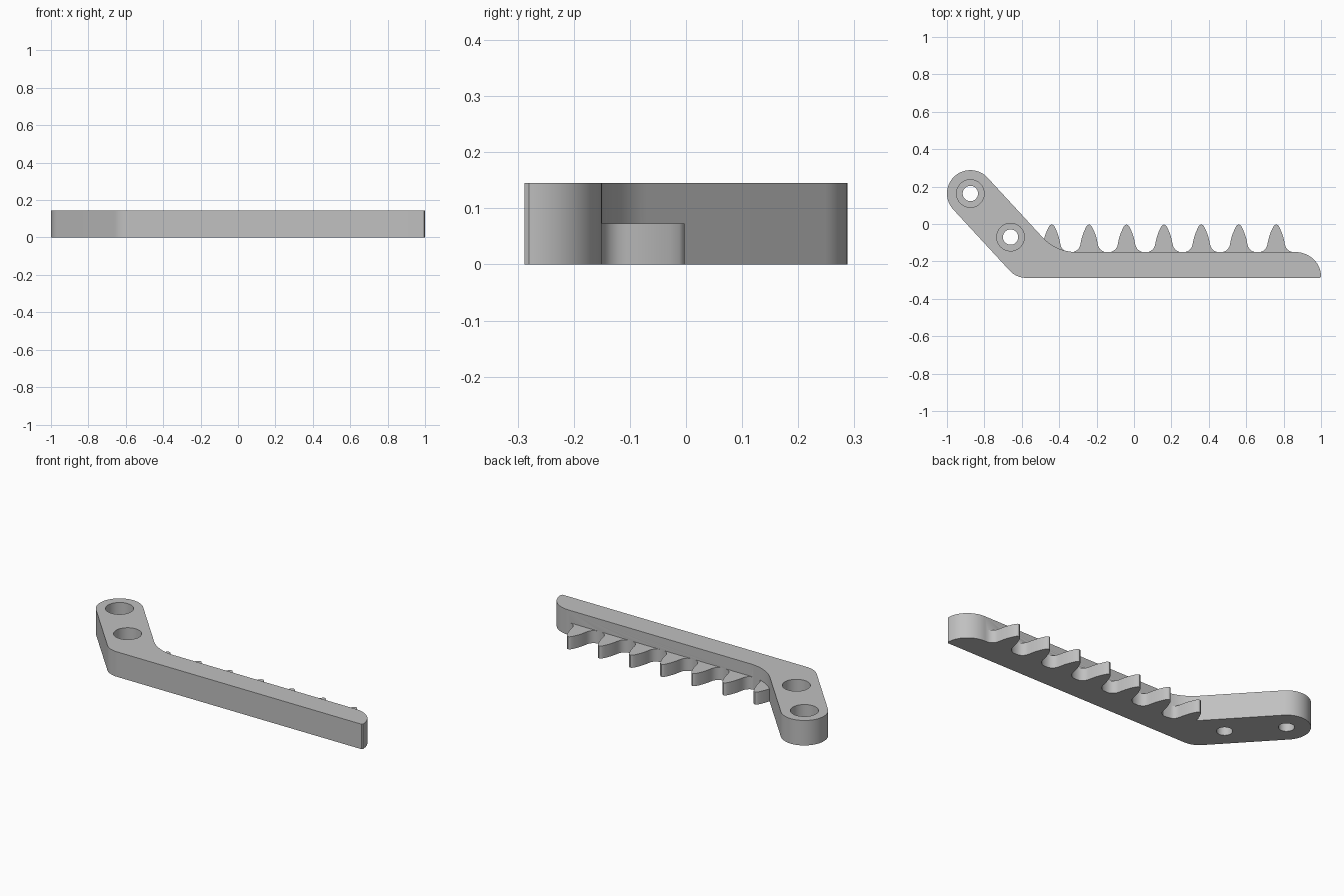
import bpy, bmesh, math
from mathutils import Vector

cube = bpy.data.objects.get("Cube")
if cube:
    bpy.data.objects.remove(cube, do_unlink=True)

THICK, TOOTH_THICK = 0.145, 0.073
BOTTOM, TOP = -0.288, -0.15
END = Vector((-0.875, 0.163))      # centre of the rounded arm end
KNEE = Vector((-0.66, -0.07))      # centre of the second hole
ARM_R = 0.125

grey = bpy.data.materials.new("plain_grey")
grey.use_nodes = True
colour = (0.53, 0.53, 0.53, 1)
grey.diffuse_color = colour
grey.node_tree.nodes["Principled BSDF"].inputs["Base Color"].default_value = colour


def prism(name, outline, z0, z1):
    """Extrude a flat outline between two heights."""
    bm = bmesh.new()
    face = bm.faces.new([bm.verts.new((p[0], p[1], z0)) for p in outline])
    new = bmesh.ops.extrude_face_region(bm, geom=[face])["geom"]
    bmesh.ops.translate(bm, vec=(0, 0, z1 - z0),
                        verts=[v for v in new if isinstance(v, bmesh.types.BMVert)])
    bmesh.ops.recalc_face_normals(bm, faces=bm.faces[:])
    mesh = bpy.data.meshes.new(name)
    bm.to_mesh(mesh)
    bm.free()
    mesh.materials.append(grey)
    ob = bpy.data.objects.new(name, mesh)
    bpy.context.collection.objects.link(ob)
    return ob


def arc(c, rx, ry, a0, a1, n):
    return [Vector((c[0] + rx * math.cos(a0 + (a1 - a0) * i / n),
                    c[1] + ry * math.sin(a0 + (a1 - a0) * i / n))) for i in range(n + 1)]


def fillet(corner, d_in, d_out, radius, n=12):
    """Round a corner between an incoming and an outgoing direction."""
    turn = d_in.angle(d_out)
    t = radius * math.tan(turn / 2)
    start = corner - d_in * t
    side = Vector((-d_in.y, d_in.x))
    if side.dot(d_out) < 0:
        side = -side
    c = start + side * radius
    return [c - side * radius * math.cos(turn * i / n) + d_in * radius * math.sin(turn * i / n)
            for i in range(n + 1)]


def combine(ob, other, operation):
    mod = ob.modifiers.new(operation.lower(), 'BOOLEAN')
    mod.operation, mod.solver, mod.object = operation, 'EXACT', other
    bpy.context.view_layer.objects.active = ob
    bpy.ops.object.modifier_apply(modifier=mod.name)
    bpy.data.objects.remove(other, do_unlink=True)


# Bent bar outline, counter-clockwise from the lower bend
down = (KNEE - END).normalized()
normal = Vector((-down.y, down.x))
along = Vector((1, 0))


def edge_at(side, y):
    p = END + normal * ARM_R * side
    return p + down * ((y - p.y) / down.y)


ang = math.atan2(normal.y, normal.x)
outline = fillet(edge_at(-1, BOTTOM), down, along, 0.12)
outline += [Vector((0.994, BOTTOM))]
outline += arc((0.862, -0.28), 0.138, 0.13, 0, math.pi / 2, 20)
outline += fillet(edge_at(1, TOP), -along, -down, 0.245)
outline += arc(END, ARM_R, ARM_R, ang, ang + math.pi, 32)
bar = prism("toothed_bar", outline, 0, THICK)

# Row of half-height teeth with bulged flanks and rounded roots
half = [Vector(p) for p in ((0.1, -0.152), (0.085, -0.15), (0.07, -0.144), (0.058, -0.134),
                            (0.05, -0.121), (0.046, -0.106), (0.043, -0.09), (0.038, -0.07),
                            (0.031, -0.049), (0.022, -0.028), (0.014, -0.012), (0.007, -0.005))]
tooth = half + [Vector((0, -0.003))] + [Vector((-p.x, p.y)) for p in reversed(half)]
row = []
for k in reversed(range(7)):
    pts = [p + Vector((-0.44 + 0.2 * k, 0)) for p in tooth]
    row += pts if not row else pts[1:]
row += [Vector((row[-1].x, -0.21)), Vector((row[0].x, -0.21))]
combine(bar, prism("teeth", row, 0, TOOTH_THICK), 'UNION')

# Two counterbored screw holes
for c in (END, KNEE):
    for radius, z0 in ((0.041, -0.1), (0.074, 0.06)):
        hole = prism("hole_cutter", arc(c, radius, radius, 0, math.tau, 40)[:-1], z0, 0.3)
        hole.hide_render = True
        combine(bar, hole, 'DIFFERENCE')

# Smooth curved walls, crisp edges
bpy.ops.object.select_all(action='DESELECT')
bar.select_set(True)
bpy.context.view_layer.objects.active = bar
bpy.ops.object.shade_smooth_by_angle(angle=math.radians(30))
